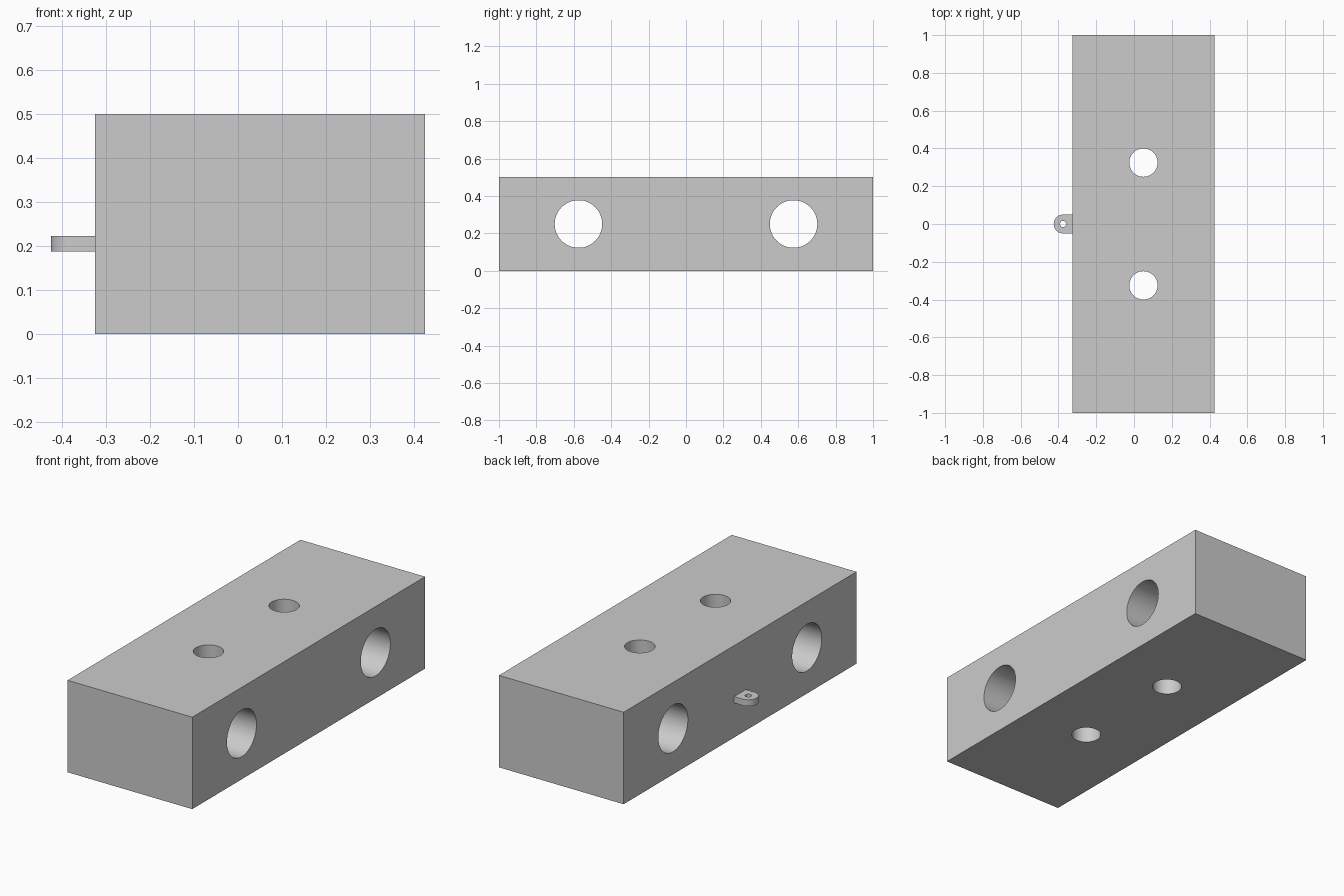
import bpy
import bmesh
from math import cos, sin, pi

default = bpy.data.objects.get("Cube")
if default:
    bpy.data.objects.remove(default, do_unlink=True)

grey = bpy.data.materials.new("plain grey")
grey.use_nodes = True
COLOUR = (0.6, 0.6, 0.6, 1)
grey.diffuse_color = COLOUR
grey.node_tree.nodes["Principled BSDF"].inputs["Base Color"].default_value = COLOUR


def prism(name, outline, z0, z1):
    """Extrude a closed outline in x, y from z0 up to z1."""
    bm = bmesh.new()
    base = bm.faces.new([bm.verts.new((x, y, z0)) for x, y in outline])
    extruded = bmesh.ops.extrude_face_region(bm, geom=[base])["geom"]
    top = [v for v in extruded if isinstance(v, bmesh.types.BMVert)]
    bmesh.ops.translate(bm, verts=top, vec=(0, 0, z1 - z0))
    bmesh.ops.recalc_face_normals(bm, faces=bm.faces)
    mesh = bpy.data.meshes.new(name)
    bm.to_mesh(mesh)
    bm.free()
    mesh.materials.append(grey)
    obj = bpy.data.objects.new(name, mesh)
    bpy.context.collection.objects.link(obj)
    return obj


def drill(target, centre, radius, depth, rotation=(0, 0, 0)):
    """Cut a round hole through the target, then discard the cutter."""
    bpy.ops.mesh.primitive_cylinder_add(vertices=64, radius=radius, depth=depth,
                                        location=centre, rotation=rotation)
    cutter = bpy.context.object
    cutter.hide_render = True
    cutter.data.materials.append(grey)
    cut = target.modifiers.new("hole", "BOOLEAN")
    cut.operation = "DIFFERENCE"
    cut.solver = "EXACT"
    cut.object = cutter
    bpy.ops.object.select_all(action="DESELECT")
    bpy.context.view_layer.objects.active = target
    target.select_set(True)
    bpy.ops.object.modifier_apply(modifier=cut.name)
    bpy.data.objects.remove(cutter, do_unlink=True)


def smooth(obj):
    bpy.ops.object.select_all(action="DESELECT")
    bpy.context.view_layer.objects.active = obj
    obj.select_set(True)
    bpy.ops.object.shade_smooth_by_angle(angle=pi / 6)


# Main block, with two wide cross holes and two narrow vertical holes
left, right = 0.425, -0.325
middle = (left + right) / 2
block = prism("block", [(right, -1), (left, -1), (left, 1), (right, 1)], 0, 0.5)
for side in (-1, 1):
    drill(block, (middle, side * 0.575, 0.25), 0.127, 2, (0, pi / 2, 0))
    drill(block, (middle, side * 0.325, 0.25), 0.075, 2)
smooth(block)

# Small round-ended lug on the right side, with a pin hole
lug_x, lug_r, steps = -0.375, 0.05, 32
arc = [pi / 2 + pi * i / steps for i in range(steps + 1)]
outline = [(lug_x + lug_r * cos(a), lug_r * sin(a)) for a in arc]
outline += [(right, -lug_r), (right, lug_r)]
lug = prism("side_lug", outline, 0.1875, 0.2225)
drill(lug, (lug_x, 0, 0.2), 0.0165, 0.2)
smooth(lug)
